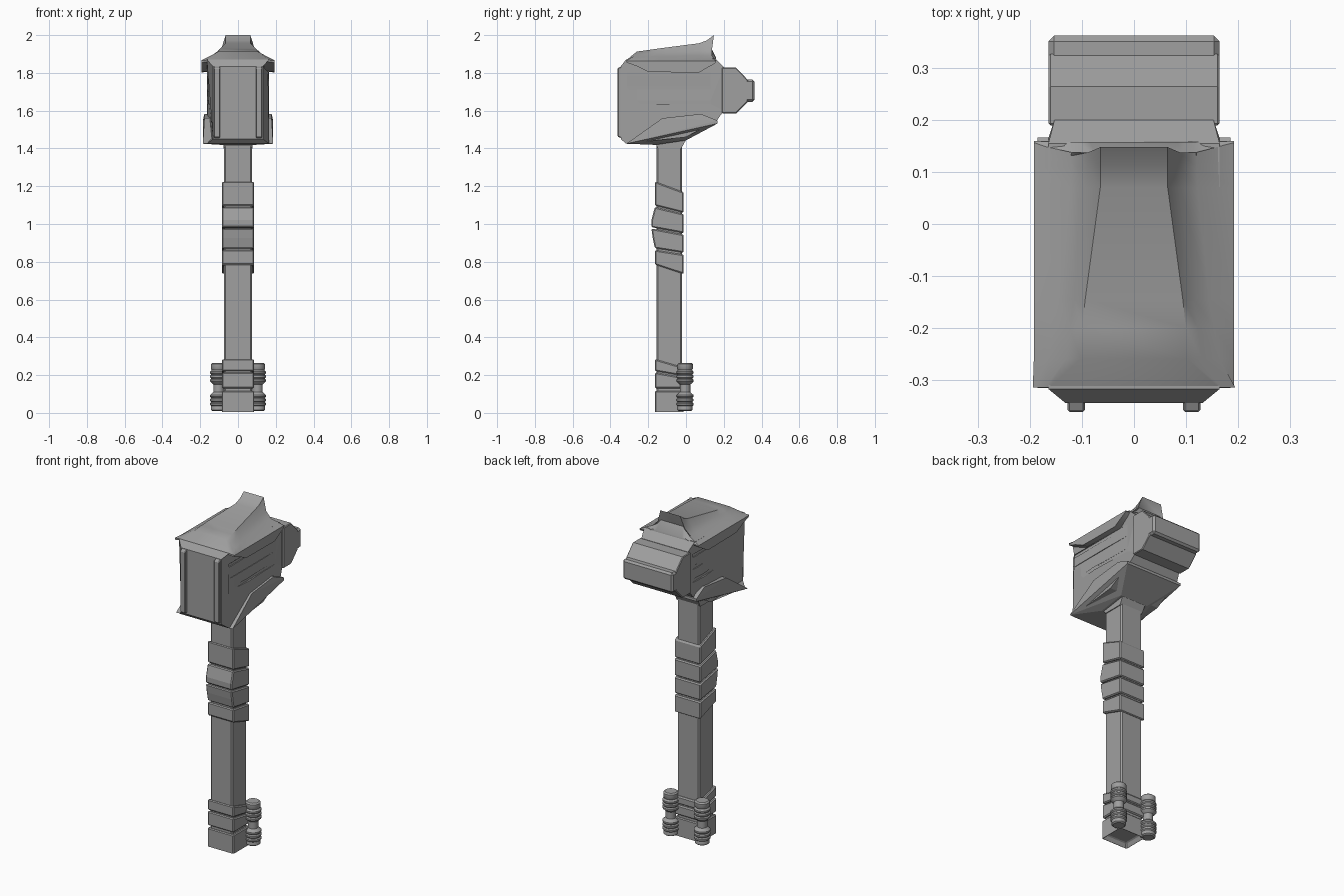
import bpy, bmesh, math
from mathutils import Vector

cube = bpy.data.objects.get("Cube")
if cube:
    bpy.data.objects.remove(cube, do_unlink=True)

grey = bpy.data.materials.new("plain_grey")
grey.use_nodes = True
grey.diffuse_color = (0.35, 0.35, 0.35, 1)
grey.node_tree.nodes["Principled BSDF"].inputs["Base Color"].default_value = grey.diffuse_color


def finish(name, bm, bevel=0, smooth=False):
    """Turn a bmesh into a named grey object."""
    bmesh.ops.recalc_face_normals(bm, faces=bm.faces)
    mesh = bpy.data.meshes.new(name)
    bm.to_mesh(mesh)
    bm.free()
    mesh.materials.append(grey)
    ob = bpy.data.objects.new(name, mesh)
    bpy.context.collection.objects.link(ob)
    if bevel:
        mod = ob.modifiers.new("chamfer", "BEVEL")
        mod.width, mod.segments = bevel, 1
        mod.limit_method, mod.angle_limit = "ANGLE", math.radians(50)
    if smooth:
        bpy.ops.object.select_all(action="DESELECT")
        ob.select_set(True)
        bpy.context.view_layer.objects.active = ob
        bpy.ops.object.shade_smooth_by_angle(angle=math.radians(35))
    return ob


def loft(rings, closed_ends=True):
    """Skin a list of equal-length point rings."""
    bm = bmesh.new()
    rows = [[bm.verts.new(p) for p in ring] for ring in rings]
    n = len(rows[0])
    for a, b in zip(rows, rows[1:]):
        for i in range(n):
            j = (i + 1) % n
            bm.faces.new((a[i], a[j], b[j], b[i]))
    if closed_ends:
        bm.faces.new(rows[0])
        bm.faces.new(rows[-1])
    return bm


def slab(profile, half, centre=0):
    """Extrude a (y, z) profile across x."""
    return loft([[(centre + s * half, y, z) for y, z in profile] for s in (-1, 1)])


def box_profile(y0, y1, z0, z1):
    return [(y0, z0), (y1, z0), (y1, z1), (y0, z1)]


# Head block, narrowed at its front and slightly at its back
bm = slab([(-0.318, 1.87), (-0.345, 1.835), (-0.345, 1.45), (-0.318, 1.425),
           (0, 1.46), (0.165, 1.55), (0.2, 1.6), (0.2, 1.83), (0.155, 1.875)], 0.165)
for v in bm.verts:
    if v.co.y < -0.34:
        v.co.x *= 0.8
    elif v.co.y > 0.19:
        v.co.x *= 0.93
head = finish("head_block", bm)

# Long side slots cut into the head
for side in (-1, 1):
    for z in (1.645, 1.722, 1.794):
        cutter = finish("slot_cutter", slab(box_profile(-0.312, 0.16, z - 0.01, z + 0.01),
                                            0.012, side * 0.167))
        cutter.hide_render = True
        mod = head.modifiers.new("slot", "BOOLEAN")
        mod.operation, mod.solver, mod.object = "DIFFERENCE", "EXACT", cutter
        bpy.context.view_layer.objects.active = head
        bpy.ops.object.modifier_apply(modifier=mod.name)
        bpy.data.objects.remove(cutter, do_unlink=True)

# Vertical rails on the striking face
for side, label in ((-1, "right"), (1, "left")):
    finish(label + "_face_rail", slab([(-0.33, 1.45), (-0.362, 1.462), (-0.362, 1.825),
                                       (-0.33, 1.84)], 0.017, side * 0.111), 0.004)

# Rear butt, stepped down to a smaller end
finish("rear_butt", slab([(0.19, 1.585), (0.265, 1.585), (0.328, 1.648), (0.328, 1.762),
                          (0.265, 1.828), (0.19, 1.828)], 0.165), 0.004)
finish("rear_cap", slab(box_profile(0.31, 0.363, 1.647, 1.765), 0.165), 0.011)

# Roof cap: y, ridge half width, ridge z, shoulder half width, shoulder z, eave bottom z
stations = [
    (-0.315, 0.163, 1.868, 0.175, 1.866, 1.855),
    (-0.26, 0.103, 1.913, 0.145, 1.893, 1.835),
    (-0.2, 0.1, 1.921, 0.135, 1.897, 1.805),
    (-0.145, 0.094, 1.929, 0.125, 1.9, 1.804),
    (0.07, 0.065, 1.957, 0.102, 1.904, 1.802),
    (0.11, 0.065, 1.972, 0.101, 1.904, 1.826),
    (0.148, 0.065, 2.0, 0.1, 1.904, 1.85),
    (0.132, 0.072, 1.935, 0.102, 1.903, 1.855),
    (0.158, 0.085, 1.882, 0.12, 1.88, 1.857),
]
rings = []
for i, (y, rx, rz, sx, sz, ez) in enumerate(stations):
    shoulder_y = min(y, 0.138) if i < 8 else 0.158
    eave_y = 0.154 + 0.003 * (i - 6) if i > 5 else y
    half = [(rx, y, rz), ((rx + 2 * sx) / 3, shoulder_y, (rz + 3 * sz) / 4),
            (sx + 0.02, shoulder_y, sz - 0.012 if i else sz),
            (0.193, eave_y, 1.862), (0.193, eave_y, ez), (0.16, eave_y, ez + 0.004)]
    rings.append(half[::-1] + [(-x, py, z) for x, py, z in half])
finish("roof_cap", loft(rings), smooth=True)

# Lower shroud, funnelling from the side plates to the handle
bm = bmesh.new()
plate = [(-0.316, 1.425), (-0.125, 1.56), (0.08, 1.583), (0.167, 1.547), (0.167, 1.532)]
for s in (-1, 1):
    for y, z in plate:
        bm.verts.new((s * (0.178 if z > 1.55 else 0.186), y, z))
    bm.verts.new((s * 0.09, -0.162, 1.419))
    bm.verts.new((s * 0.09, 0.0, 1.443))
hull = bmesh.ops.convex_hull(bm, input=bm.verts)
bmesh.ops.delete(bm, geom=[g for g in hull["geom_interior"] if isinstance(g, bmesh.types.BMVert)],
                 context="VERTS")
bmesh.ops.dissolve_limit(bm, angle_limit=0.02, verts=bm.verts, edges=bm.edges)
finish("lower_shroud", bm)
finish("neck_collar", slab([(-0.148, 1.4), (-0.025, 1.4), (0.0, 1.445), (-0.162, 1.425)], 0.078))

# Handle shaft
finish("handle_shaft", slab(box_profile(-0.157, -0.02, 0.05, 1.43), 0.073), 0.008)

# Slanted wraps: front top, back top, back bottom, front bottom, extra front points
FRONT, BACK = -0.165, -0.012
wraps = {
    "grip_wrap_1": (1.225, 1.168, 1.06, 1.098, []),
    "grip_wrap_2": (1.09, 1.052, 0.952, 0.983, [(-0.183, 0.983), (-0.183, 1.02)]),
    "grip_wrap_3": (0.976, 0.944, 0.848, 0.872, [(-0.176, 0.925), (-0.183, 0.976)]),
    "grip_wrap_4": (0.862, 0.838, 0.735, 0.785, []),
    "base_wrap_1": (0.285, 0.24, 0.195, 0.222, []),
    "base_wrap_2": (0.214, 0.187, 0.13, 0.13, []),
}
for name, (ft, bt, bb, fb, bulge) in wraps.items():
    profile = [(FRONT, ft), (BACK, bt), (BACK, bb), (FRONT, fb)]
    if bulge:
        # The second wrap flares at its foot, the third at its head
        if name.endswith("2"):
            profile[3] = bulge[0]
            profile.append(bulge[1])
        else:
            profile[0] = bulge[1]
            profile.append(bulge[0])
    finish(name, slab(profile, 0.086), 0.006)

# Foot with a recessed underside
bm = slab(box_profile(FRONT, BACK, 0, 0.115), 0.086)
bmesh.ops.recalc_face_normals(bm, faces=bm.faces)
under = [f for f in bm.faces if f.normal.z < -0.9]
bmesh.ops.inset_region(bm, faces=under, thickness=0.022)
bmesh.ops.translate(bm, verts=under[0].verts, vec=Vector((0, 0, 0.03)))
finish("base_foot", bm, 0.005)

# Ribbed canisters behind the foot
outline = [(0.032, 0.01), (0.04, 0.016), (0.04, 0.034)]
for start in (0.036, 0.16):
    if start > 0.1:
        outline += [(0.036, 0.103), (0.028, 0.11), (0.028, 0.15), (0.036, 0.157)]
    for k in range(3):
        z = start + 0.022 * k
        outline += [(0.039, z), (0.045, z + 0.006), (0.045, z + 0.015), (0.039, z + 0.02)]
outline += [(0.037, 0.228), (0.041, 0.234), (0.041, 0.258), (0.033, 0.265)]
for side, label in ((-1, "right"), (1, "left")):
    rings = [[(side * 0.103 + r * math.cos(a), -0.005 + r * math.sin(a), z)
              for a in (math.tau * k / 24 for k in range(24))] for r, z in outline]
    finish(label + "_canister", loft(rings), smooth=True)
